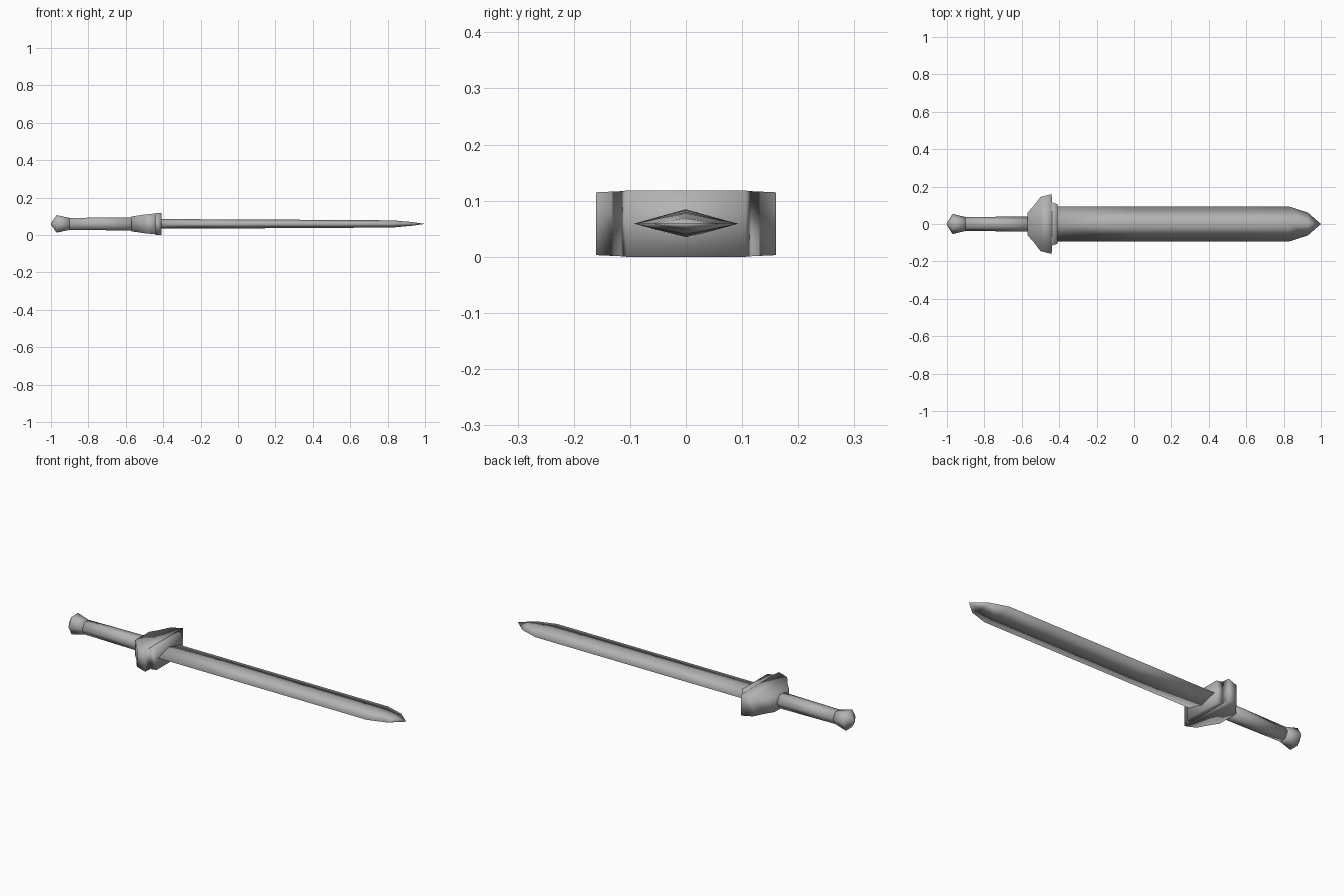
import bpy, bmesh, math

cube = bpy.data.objects.get("Cube")
if cube:
    bpy.data.objects.remove(cube, do_unlink=True)

AXIS_Z = 0.059  # height of the sword's long axis

steel = bpy.data.materials.new("plain grey")
steel.use_nodes = True
GREY = (0.45, 0.45, 0.45, 1.0)
steel.diffuse_color = GREY
steel.node_tree.nodes["Principled BSDF"].inputs["Base Color"].default_value = GREY


def ring(sides, offset=0.0):
    """Unit polygon in the y-z plane."""
    return [(math.cos(offset + math.tau * i / sides),
             math.sin(offset + math.tau * i / sides)) for i in range(sides)]


def loft(name, profile, stations):
    """Skin a profile along x; stations are (x, half width, half height)."""
    bm = bmesh.new()
    rings = [[bm.verts.new((x, y * w, AXIS_Z + z * h)) for y, z in profile]
             for x, w, h in stations]
    n = len(profile)
    for a, b in zip(rings, rings[1:]):
        for i in range(n):
            j = (i + 1) % n
            bm.faces.new((a[i], a[j], b[j], b[i]))
    bm.faces.new(rings[0][::-1])
    bm.faces.new(rings[-1])
    bmesh.ops.remove_doubles(bm, verts=bm.verts[:], dist=0.0004)
    bmesh.ops.recalc_face_normals(bm, faces=bm.faces[:])
    mesh = bpy.data.meshes.new(name)
    bm.to_mesh(mesh)
    bm.free()
    mesh.materials.append(steel)
    mesh.shade_smooth()
    obj = bpy.data.objects.new(name, mesh)
    bpy.context.collection.objects.link(obj)
    return obj


DIAMOND = ring(4)
HEXAGON = ring(6)
BOX = [(1, 1), (-1, 1), (-1, -1), (1, -1)]

# Blade: diamond section, tapering to a point
loft("blade", DIAMOND, [
    (-0.45, 0.093, 0.026), (0.0, 0.093, 0.024), (0.56, 0.093, 0.021),
    (0.83, 0.093, 0.019), (0.93, 0.061, 0.010), (1.0, 0.0, 0.0)])

# Grip with a flared pommel at its end
loft("grip", HEXAGON, [
    (-0.90, 0.037, 0.037), (-0.72, 0.039, 0.039), (-0.54, 0.041, 0.041)])
loft("pommel", HEXAGON, [
    (-1.0, 0.006, 0.006), (-0.97, 0.054, 0.054), (-0.90, 0.037, 0.037)])

# Guard: flares into two wings, then steps in to a collar around the blade
loft("guard", BOX, [
    (-0.57, 0.060, 0.040), (-0.54, 0.092, 0.044), (-0.50, 0.145, 0.050),
    (-0.44, 0.160, 0.056), (-0.439, 0.116, 0.058), (-0.41, 0.106, 0.059)])
